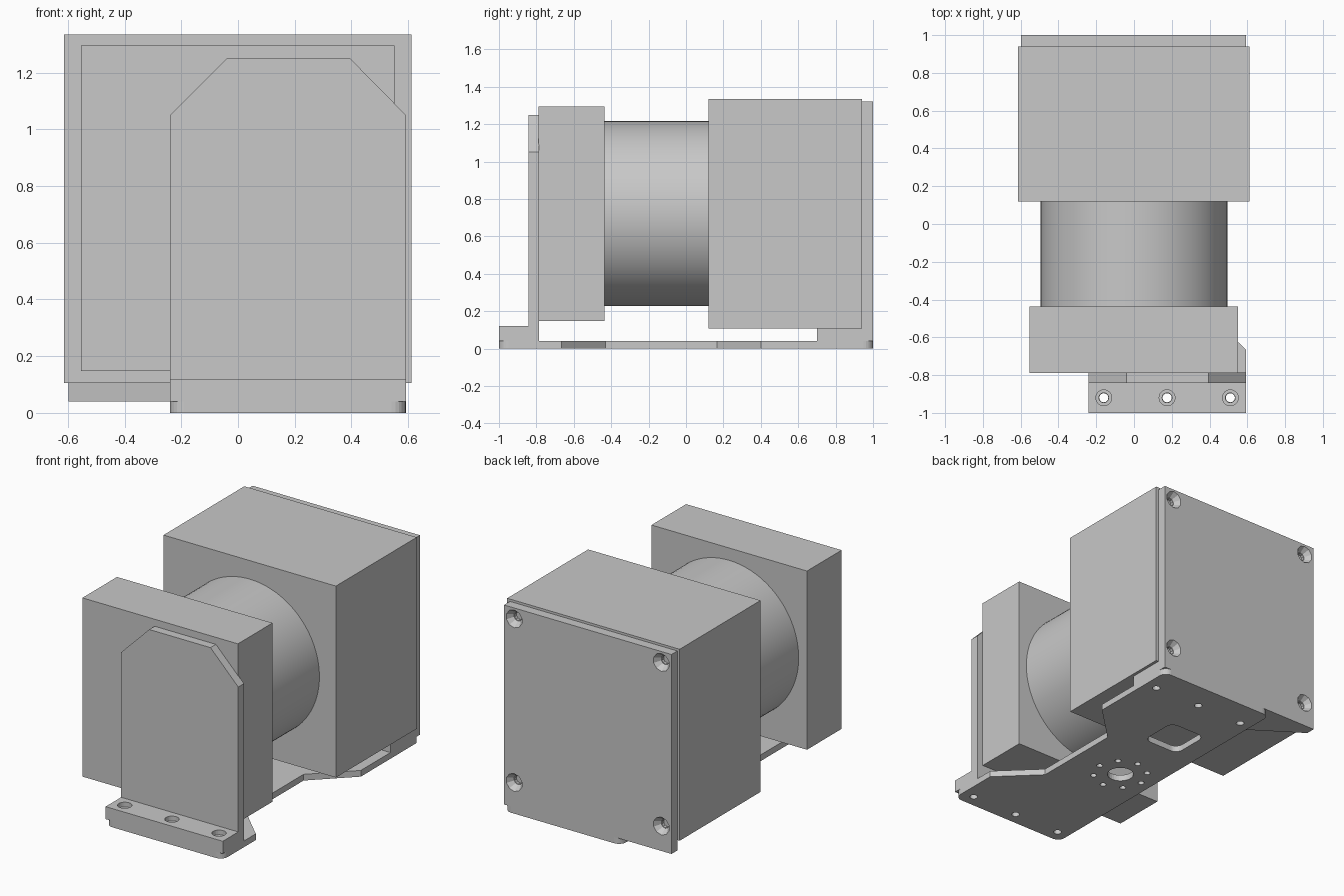
import bpy
import bmesh
import math
from mathutils import Matrix, Vector

cube = bpy.data.objects.get("Cube")
if cube:
    bpy.data.objects.remove(cube, do_unlink=True)

grey = bpy.data.materials.new("plain grey")
grey.use_nodes = True
grey.diffuse_color = (0.58, 0.58, 0.58, 1)
grey.node_tree.nodes["Principled BSDF"].inputs["Base Color"].default_value = grey.diffuse_color


def finish(name, bm):
    bmesh.ops.recalc_face_normals(bm, faces=bm.faces[:])
    mesh = bpy.data.meshes.new(name)
    bm.to_mesh(mesh)
    bm.free()
    mesh.materials.append(grey)
    obj = bpy.data.objects.new(name, mesh)
    bpy.context.collection.objects.link(obj)
    return obj


def box(name, x, y, z):
    bm = bmesh.new()
    bmesh.ops.create_cube(bm, size=1)
    for v in bm.verts:
        v.co = [lo + (c + 0.5) * (hi - lo) for c, (lo, hi) in zip(v.co, (x, y, z))]
    return finish(name, bm)


def rounded(points, radius, corners):
    """Replace the listed corners of an outline with curved ones."""
    out = []
    pts = [Vector(p) for p in points]
    for i, p in enumerate(pts):
        if i not in corners:
            out.append(p)
            continue
        a = p + (pts[i - 1] - p).normalized() * radius
        b = p + (pts[(i + 1) % len(pts)] - p).normalized() * radius
        centre = a + b - p
        for k in range(7):
            t = k * math.pi / 12
            out.append(centre + (a - centre) * math.cos(t) + (b - centre) * math.sin(t))
    return out


def prism(name, outline, lo, hi, upright=False):
    """Extrude an outline along z, or along y when upright."""
    bm = bmesh.new()
    face = bm.faces.new([bm.verts.new((p[0], lo, p[1]) if upright else (p[0], p[1], lo))
                         for p in outline])
    step = (0, hi - lo, 0) if upright else (0, 0, hi - lo)
    new = bmesh.ops.extrude_face_region(bm, geom=[face], use_keep_orig=True)["geom"]
    bmesh.ops.translate(bm, vec=step, verts=[g for g in new if isinstance(g, bmesh.types.BMVert)])
    return finish(name, bm)


def rod(name, centre, r1, r2, depth, sides, along_y=False):
    bm = bmesh.new()
    turn = Matrix.Rotation(math.radians(-90 if along_y else 0), 4, "X")
    bmesh.ops.create_cone(bm, cap_ends=True, segments=sides, radius1=r1, radius2=r2,
                          depth=depth, matrix=Matrix.Translation(centre) @ turn)
    return finish(name, bm)


def cut(obj, cutters):
    """Subtract the cutters, bake the result and drop the cutters."""
    for c in cutters:
        c.hide_render = True
        mod = obj.modifiers.new("cut", "BOOLEAN")
        mod.object = c
        mod.solver = "EXACT"
    bpy.context.view_layer.update()
    baked = bpy.data.meshes.new_from_object(obj.evaluated_get(bpy.context.evaluated_depsgraph_get()))
    obj.modifiers.clear()
    obj.data = baked
    for c in cutters:
        bpy.data.objects.remove(c, do_unlink=True)


LEFT, RIGHT = 0.592, -0.24
HOLE_X = (-0.16, 0.175, 0.51)
FRONT_Y, BACK_Y = -0.92, 0.82

# Base plate with a waist on one side
outline = [(RIGHT, -1), (LEFT, -1), (LEFT, -0.665), (0.35, -0.43),
           (0.35, 0.165), (LEFT, 0.4), (LEFT, 1), (RIGHT, 1)]
base = prism("base_plate", rounded(outline, 0.05, (0, 1, 6, 7)), 0, 0.04)
holes = [rod("drill", (x, y, 0.02), 0.024, 0.024, 0.2, 20)
         for x in HOLE_X for y in (FRONT_Y, BACK_Y)]
holes.append(rod("drill", (0, -0.13, 0.02), 0.08, 0.08, 0.2, 32))
for i in range(8):
    a = i * math.pi / 4
    holes.append(rod("drill", (0.165 * math.cos(a), -0.13 + 0.165 * math.sin(a), 0.02),
                     0.019, 0.019, 0.2, 16))
window = [(-0.1, 0.29), (0.16, 0.29), (0.16, 0.55), (-0.1, 0.55)]
holes.append(prism("drill", rounded(window, 0.05, range(4)), -0.1, 0.1))
cut(base, holes)

# Front bracket: foot with counterbored holes and chamfered upright
front_foot = box("front_foot", (RIGHT, LEFT), (-1, -0.8), (0.04, 0.12))
cut(front_foot, [rod("drill", (x, FRONT_Y, 0.08), 0.026, 0.026, 0.3, 20) for x in HOLE_X]
    + [rod("drill", (x, FRONT_Y, 0.14), 0.042, 0.042, 0.1, 24) for x in HOLE_X])
prism("front_upright", [(RIGHT, 0.04), (LEFT, 0.04), (LEFT, 1.05), (0.395, 1.25),
                        (-0.04, 1.25), (RIGHT, 1.05)], -0.843, -0.785, upright=True)

# Back foot, widening to the full width of the back plate
back_foot = prism("back_foot", [(RIGHT, 0.7), (LEFT, 0.7), (LEFT, 0.95), (-0.597, 0.95),
                                (-0.597, 0.94)], 0.04, 0.106)
cut(back_foot, [rod("drill", (x, BACK_Y, 0.04), 0.024, 0.024, 0.1, 20) for x in HOLE_X])

# Back plate with countersunk screw holes
back_plate = box("back_plate", (-0.597, LEFT), (0.94, 1), (0.04, 1.32))
sinks = []
for x in (-0.525, 0.52):
    for z in (0.2, 1.25):
        sinks.append(rod("sink", (x, 0.985, z), 0.03, 0.064, 0.05, 10, True))
        sinks.append(rod("drill", (x, 0.97, z), 0.026, 0.026, 0.1, 10, True))
cut(back_plate, sinks)

# Housings and the round body between them
box("back_housing", (-0.613, 0.611), (0.12, 0.94), (0.106, 1.335))
box("front_housing", (-0.553, 0.551), (-0.788, -0.437), (0.148, 1.295))
body = rod("round_body", (0, -0.16, 0.722), 0.494, 0.494, 0.58, 96, True)
bpy.ops.object.select_all(action="DESELECT")
body.select_set(True)
bpy.context.view_layer.objects.active = body
bpy.ops.object.shade_smooth_by_angle(angle=math.radians(30))
